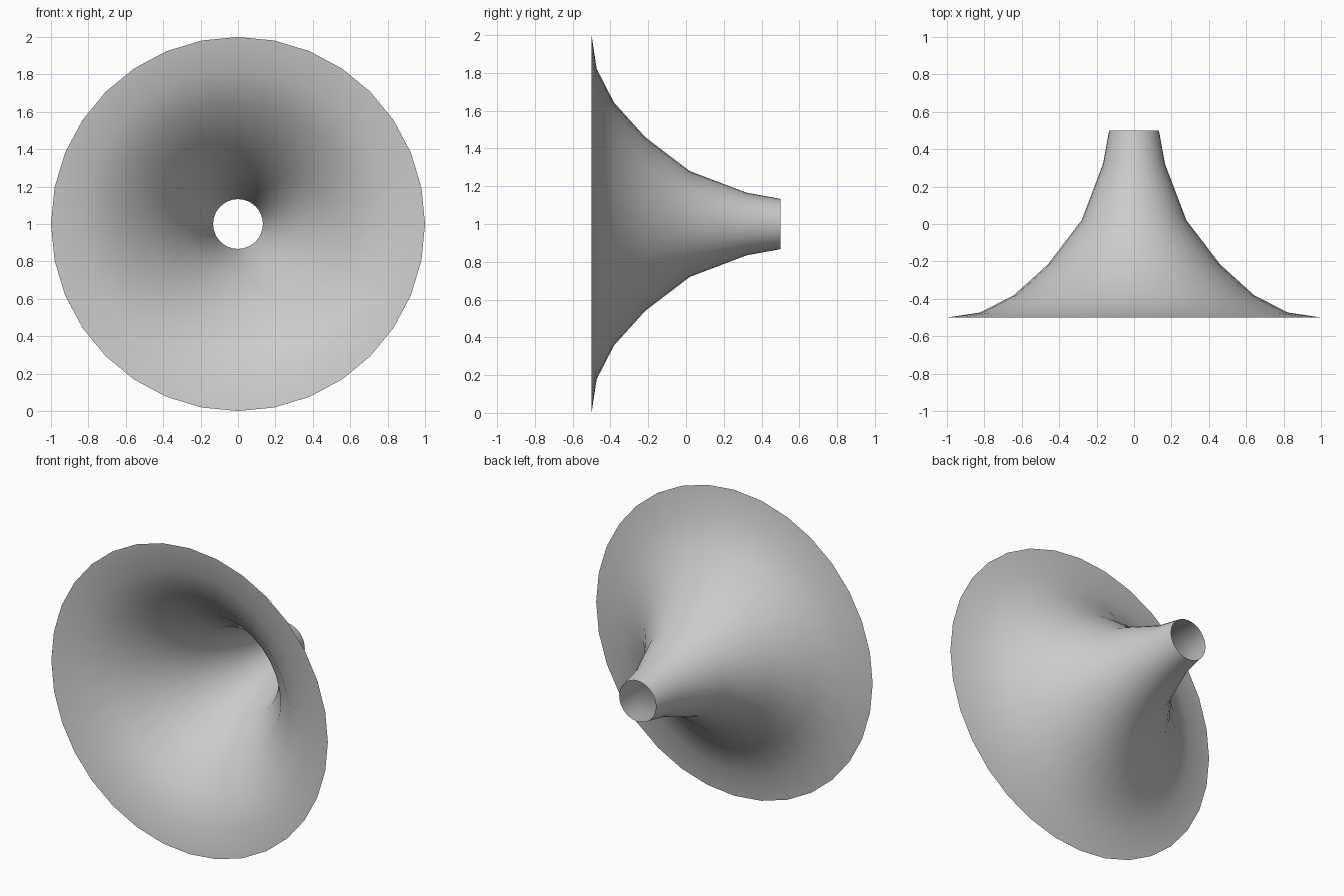
import bpy, bmesh, math
from mathutils import Vector

if "Cube" in bpy.data.objects:
    bpy.data.objects.remove(bpy.data.objects["Cube"])

# Flare profile: (depth y, radius) from the wide mouth to the narrow throat
PROFILE = [(-0.5, 1.0), (-0.473, 0.822), (-0.381, 0.643), (-0.216, 0.46),
           (0.02, 0.28), (0.32, 0.166), (0.5, 0.133)]
SIDES = 32
CENTRE_Z = 1.0

# Horn flare: open single-walled shell, revolved about the y axis
bm = bmesh.new()
verts = [bm.verts.new((0, y, CENTRE_Z + r)) for y, r in PROFILE]
edges = [bm.edges.new(pair) for pair in zip(verts, verts[1:])]
bmesh.ops.spin(bm, geom=verts + edges, cent=(0, 0, CENTRE_Z), axis=(0, 1, 0),
               angle=math.tau, steps=SIDES, use_merge=False, use_duplicate=False)
bmesh.ops.remove_doubles(bm, verts=bm.verts[:], dist=1e-4)

# Face the shell outwards
bm.faces.ensure_lookup_table()
bm.normal_update()
face = bm.faces[0]
mid = face.calc_center_median()
if face.normal.dot(Vector((mid.x, 0, mid.z - CENTRE_Z))) < 0:
    bmesh.ops.reverse_faces(bm, faces=bm.faces[:])

for f in bm.faces:
    f.smooth = True
mesh = bpy.data.meshes.new("horn_flare")
bm.to_mesh(mesh)
bm.free()
horn = bpy.data.objects.new("horn_flare", mesh)
bpy.context.collection.objects.link(horn)
